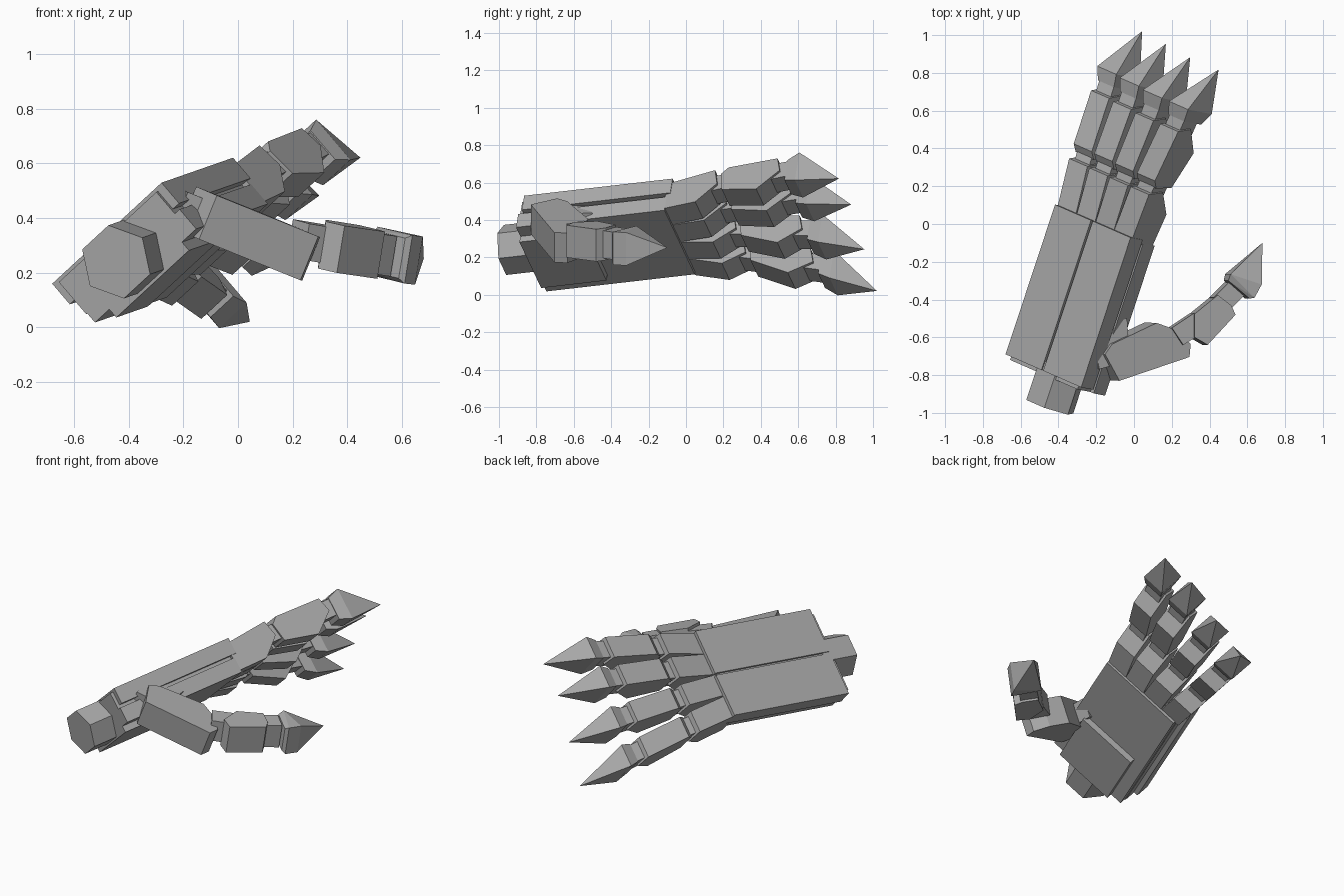
import bpy, bmesh, math
from mathutils import Vector, Matrix

if "Cube" in bpy.data.objects:
    bpy.data.objects.remove(bpy.data.objects["Cube"], do_unlink=True)

gray = bpy.data.materials.new("gray_metal")
gray.use_nodes = True
COLOR = (0.40, 0.40, 0.40, 1)
gray.diffuse_color = COLOR
gray.node_tree.nodes["Principled BSDF"].inputs["Base Color"].default_value = COLOR


def frame(origin, e1, e2, e3):
    m = Matrix((e1, e2, e3)).transposed().to_4x4()
    m.translation = origin
    return m


def hull(name, points, m):
    """Convex faceted part from local points placed by matrix m."""
    bm = bmesh.new()
    for p in points:
        bm.verts.new(m @ Vector(p))
    res = bmesh.ops.convex_hull(bm, input=bm.verts)
    junk = [g for g in res["geom_interior"] + res["geom_unused"] if isinstance(g, bmesh.types.BMVert)]
    bmesh.ops.delete(bm, geom=list(set(junk)), context='VERTS')
    bmesh.ops.dissolve_limit(bm, angle_limit=0.01, verts=bm.verts, edges=bm.edges)
    bmesh.ops.recalc_face_normals(bm, faces=bm.faces)
    me = bpy.data.meshes.new(name)
    bm.to_mesh(me)
    bm.free()
    me.materials.append(gray)
    ob = bpy.data.objects.new(name, me)
    bpy.context.collection.objects.link(ob)
    return ob


def box(name, u, v, n, m):
    return hull(name, [(a, b, c) for a in u for b in v for c in n], m)


# Hand frame: across the palm, toward the fingers, out of the back of the hand
across = Vector((0.70, -0.306, 0.647)).normalized()
along = Vector((0.311, 0.944, 0.108)).normalized()
along = (along - across * along.dot(across)).normalized()
hand = frame(Vector((-0.68, -0.69, 0.16)), across, along, across.cross(along))

# Palm
box("back_plate_outer", (0, 0.272), (0, 0.84), (-0.1, 0), hand)
box("back_plate_inner", (0.285, 0.572), (0, 0.84), (-0.1, 0), hand)
box("palm_core", (0.03, 0.54), (-0.02, 0.82), (-0.17, -0.015), hand)
box("palm_plate", (0.035, 0.565), (-0.02, 0.82), (-0.215, -0.12), hand)
box("heel_pad", (0.11, 0.49), (-0.02, 0.35), (-0.255, -0.21), hand)

# Wrist stub, six-sided
ring = [(0.30 + 0.137 * math.cos(k * math.pi / 3), 0.137 * math.sin(k * math.pi / 3) - 0.125)
        for k in range(6)]
hull("wrist", [(u, v, n) for u, n in ring for v in (-0.18, 0.05)], hand)

# Finger side profiles as (along, depth)
BASE = [(-0.03, -0.025), (0.25, 0), (0.275, -0.1), (0.16, -0.2), (-0.03, -0.2)]
MIDDLE = [(0.29, -0.035), (0.33, 0), (0.62, -0.01), (0.645, -0.1), (0.52, -0.2), (0.31, -0.15)]
JOINTS = {"knuckle": [(0.22, -0.03), (0.34, -0.03), (0.34, -0.13), (0.22, -0.13)],
          "end_joint": [(0.58, -0.035), (0.71, -0.035), (0.71, -0.14), (0.58, -0.14)]}


def finger(name, u0, yaw, drop):
    """One clawed finger fanned sideways by yaw and lowered by drop."""
    shear = Matrix.Identity(4)
    shear[0][1], shear[2][1] = yaw, drop
    m = hand @ Matrix.Translation((u0, 0.84, 0)) @ shear

    def part(label, profile, half):
        hull(name + label, [(s * half, v, n) for v, n in profile for s in (-1, 1)], m)

    part("_base", BASE, 0.069)
    part("_middle", MIDDLE, 0.068)
    for label, profile in JOINTS.items():
        part("_" + label, profile, 0.055)
    claw = [(s * 0.06, 0.68, n) for s in (-1, 1) for n in (-0.03, -0.17)]
    claw += [(s * 0.072, 0.75, n) for s in (-1, 1) for n in (-0.005, -0.2)]
    hull(name + "_claw", claw + [(0, 0.985, -0.188)], m)


for name, u0, yaw, drop in (("index_finger", 0.498, 0.13, 0), ("middle_finger", 0.357, 0.055, 0),
                            ("ring_finger", 0.214, -0.07, -0.09), ("little_finger", 0.07, -0.18, -0.17)):
    finger(name, u0, yaw, drop)


def slab(name, profile, m, low, high):
    return hull(name, [(a, b, c) for a, b in profile for c in (low, high)], m)


# Thumb: root sloping away from the palm
root = frame(Vector((-0.077, -0.83, 0.483)), Vector((0.883, 0.30, -0.358)),
             Vector((-0.27, 0.945, 0.12)), Vector((0.374, -0.01, 0.915)))
slab("thumb_base", [(0, 0), (0.42, 0), (0.447, 0.065), (0.40, 0.153), (0.294, 0.231),
                    (0.017, 0.2), (-0.037, 0.16)], root, -0.175, 0)
slab("thumb_mount", [(-0.08, 0.09), (0.1, 0.08), (0.15, 0.3), (-0.06, 0.32)], root, -0.15, -0.03)

# Thumb: outer joints in a flatter frame
tip = frame(Vector((0, 0, 0.393)), Vector((1, 0, -0.2)), Vector((0, 1, 0.05)),
            Vector((0.16, 0, 0.98)))
slab("thumb_knuckle", [(0.19, -0.55), (0.25, -0.64), (0.38, -0.56), (0.31, -0.47)], tip, -0.065, 0.07)
slab("thumb_middle", [(0.307, -0.476), (0.43, -0.376), (0.50, -0.43), (0.524, -0.48),
                      (0.376, -0.64), (0.307, -0.6)], tip, -0.088, 0.088)
slab("thumb_end_joint", [(0.41, -0.39), (0.49, -0.31), (0.57, -0.38), (0.49, -0.46)], tip, -0.075, 0.075)
claw = [(x, y, z) for x, y in ((0.487, -0.30), (0.60, -0.395)) for z in (-0.075, 0.075)]
claw += [(x, y, z) for x, y in ((0.497, -0.265), (0.624, -0.39), (0.662, -0.32)) for z in (-0.09, 0.09)]
hull("thumb_claw", claw + [(0.68, -0.1, 0)], tip)
